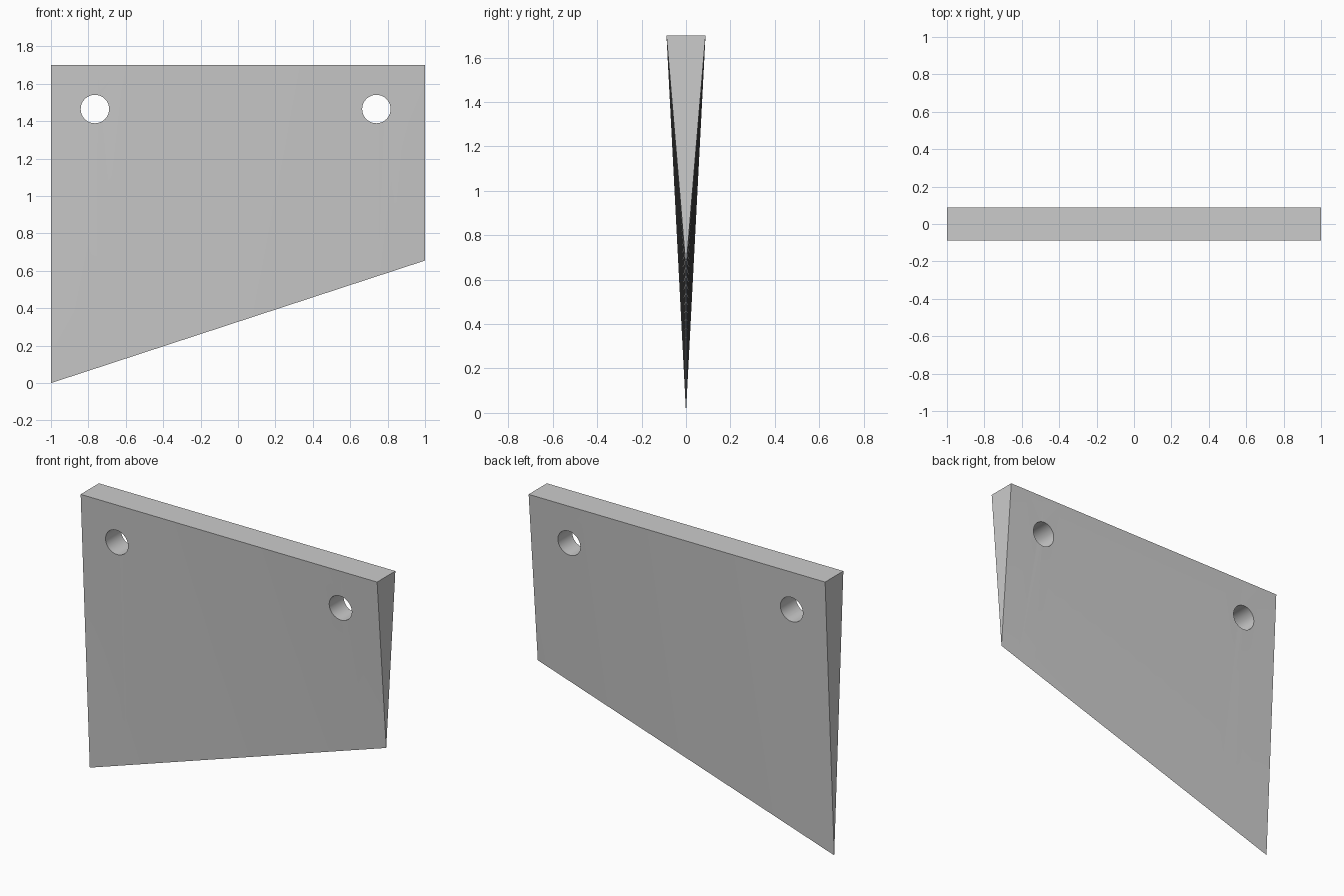
import bpy, bmesh
from math import pi

if "Cube" in bpy.data.objects:
    bpy.data.objects.remove(bpy.data.objects["Cube"])

TOP, HALF_THICK, RISE, STEPS = 1.70, 0.088, 0.655, 16

# Wedge plate: triangular sections lofted along x, with a slanted lower edge
bm = bmesh.new()
sections = []
for i in range(STEPS + 1):
    t = i / STEPS
    x = -1 + 2 * t
    points = [(x, -HALF_THICK, TOP), (x, HALF_THICK, TOP), (x, 0, RISE * t)]
    sections.append([bm.verts.new(p) for p in points])
for a, b in zip(sections, sections[1:]):
    for j in range(3):
        k = (j + 1) % 3
        bm.faces.new((a[j], a[k], b[k], b[j]))
bm.faces.new(sections[0])
bm.faces.new(sections[-1])
bmesh.ops.triangulate(bm, faces=[f for f in bm.faces if len(f.verts) == 4])
bmesh.ops.recalc_face_normals(bm, faces=bm.faces)
mesh = bpy.data.meshes.new("wedge_plate")
bm.to_mesh(mesh)
bm.free()
plate = bpy.data.objects.new("wedge_plate", mesh)
bpy.context.collection.objects.link(plate)

# Two round mounting holes through the upper corners
for x in (-0.765, 0.74):
    bpy.ops.mesh.primitive_cylinder_add(vertices=48, radius=0.076, depth=1,
                                        location=(x, 0, 1.465), rotation=(pi / 2, 0, 0))
    cutter = bpy.context.object
    cutter.name = "hole_cutter"
    cutter.hide_render = True
    bpy.ops.object.select_all(action='DESELECT')
    plate.select_set(True)
    bpy.context.view_layer.objects.active = plate
    cut = plate.modifiers.new("hole", 'BOOLEAN')
    cut.operation = 'DIFFERENCE'
    cut.solver = 'EXACT'
    cut.object = cutter
    bpy.ops.object.modifier_apply(modifier=cut.name)
    bpy.data.objects.remove(cutter)

bpy.ops.object.shade_smooth_by_angle(angle=pi / 6)
